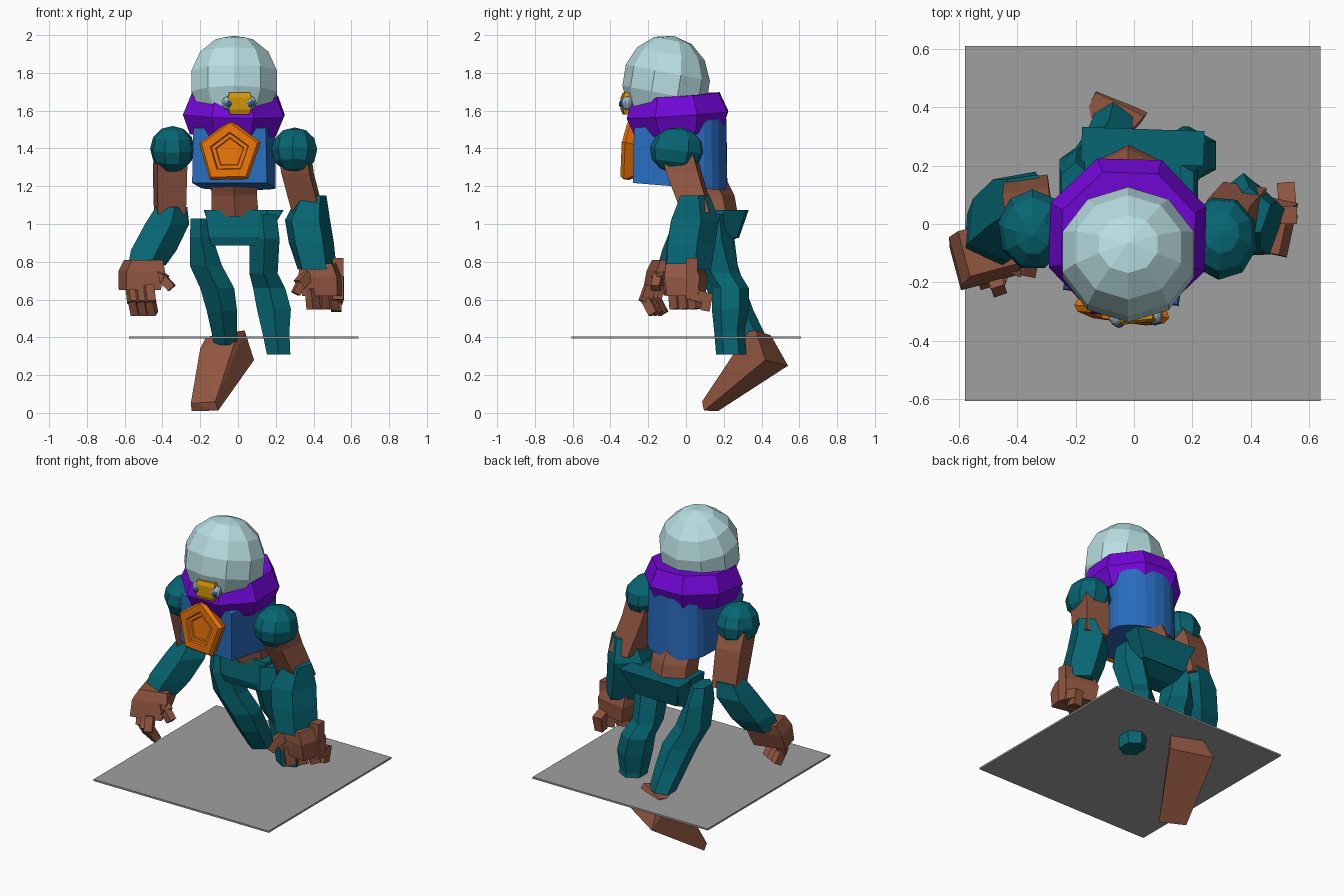
import bpy, bmesh, math
from mathutils import Matrix, Vector

if "Cube" in bpy.data.objects:
    bpy.data.objects.remove(bpy.data.objects["Cube"])


def material(name, rgb):
    m = bpy.data.materials.new(name)
    m.use_nodes = True
    m.diffuse_color = (*rgb, 1)
    m.node_tree.nodes["Principled BSDF"].inputs["Base Color"].default_value = (*rgb, 1)
    return m


TEAL = material("teal cloth", (.002, .133, .172))
BROWN = material("brown skin", (.285, .094, .053))
BLUE = material("blue vest", (.022, .15, .52))
PURPLE = material("purple collar", (.175, .002, .7))
ORANGE = material("orange badge", (.8, .17, .002))
GOLD = material("gold nose", (.66, .31, .003))
PALE = material("pale dome", (.48, .73, .76))
GREY = material("grey slab", (.35, .35, .35))
EYE = material("eye grey", (.34, .44, .56))
IRIS = material("iris blue", (.03, .13, .42))


def finish(name, bm, mat, matrix=Matrix()):
    bm.transform(matrix)
    bmesh.ops.recalc_face_normals(bm, faces=bm.faces)
    me = bpy.data.meshes.new(name)
    bm.to_mesh(me)
    bm.free()
    me.materials.append(mat)
    ob = bpy.data.objects.new(name, me)
    bpy.context.collection.objects.link(ob)
    return ob


def loft(name, mat, loops, matrix=Matrix()):
    """Skin a stack of point loops and cap both ends."""
    bm = bmesh.new()
    rows = [[bm.verts.new(p) for p in loop] for loop in loops]
    n = len(rows[0])
    for a, b in zip(rows, rows[1:]):
        for i in range(n):
            j = (i + 1) % n
            bm.faces.new((a[i], a[j], b[j], b[i]))
    bm.faces.new(rows[0])
    bm.faces.new(rows[-1])
    return finish(name, bm, mat, matrix)


def limb(name, mat, rings, sides=4, yaw=0, matrix=Matrix()):
    """Rings are x, y, z, half width, half depth."""
    loops = []
    for x, y, z, rx, ry in rings:
        k = 1 / math.cos(math.pi / sides)
        loop = []
        for i in range(sides):
            a = math.tau * (i + .5) / sides
            v = Matrix.Rotation(math.radians(yaw), 3, "Z") @ Vector(
                (math.cos(a) * rx * k, math.sin(a) * ry * k, 0))
            loop.append(v + Vector((x, y, z)))
        loops.append(loop)
    return loft(name, mat, loops, matrix)


def ball(name, mat, loc, size, segs, rings, tilt=(0, 0)):
    bm = bmesh.new()
    bmesh.ops.create_uvsphere(bm, u_segments=segs, v_segments=rings, radius=1)
    rot = Matrix.Rotation(math.radians(tilt[0]), 4, "X") @ Matrix.Rotation(math.radians(tilt[1]), 4, "Z")
    return finish(name, bm, mat, Matrix.Translation(loc) @ Matrix.Diagonal((*size, 1)) @ rot)


def bone(name, mat, a, b, w, d):
    """Box running from a to b."""
    a, b = Vector(a), Vector(b)
    bm = bmesh.new()
    bmesh.ops.create_cube(bm, size=1)
    rot = (b - a).to_track_quat("Z", "Y").to_matrix().to_4x4()
    return finish(name, bm, mat, Matrix.Translation((a + b) / 2) @ rot
                  @ Matrix.Diagonal((w, d, (b - a).length, 1)))


# ground slab
limb("ground_slab", GREY, [(.03, .002, .393, .608, .608), (.03, .002, .404, .608, .608)])

# head dome and collar
ball("head_dome", PALE, (-.02, -.105, 1.745), (.243, .232, .255), 10, 7, (-10, 0))
bpy.ops.mesh.primitive_torus_add(
    major_segments=8, minor_segments=6, major_radius=.21, minor_radius=.088,
    location=(-.022, -.045, 1.578), rotation=(math.radians(4), 0, math.radians(21)))
collar = bpy.context.object
collar.name = "collar"
collar.scale = (.97, .97, 1.35)
collar.data.materials.append(PURPLE)

# nose block and eyes
limb("nose_block", GOLD, [(.005, -.285, 1.58, .05, .045), (.005, -.29, 1.605, .058, .05),
                          (.005, -.29, 1.67, .062, .05), (.005, -.285, 1.695, .055, .045)], 4, 6)
for side, x, y in (("right", -.055, -.32), ("left", .068, -.312)):
    ball(side + "_eye", EYE, (x, y, 1.64), (.031, .031, .036), 10, 8)
    ball(side + "_iris", IRIS, (x + .004, y - .02, 1.636), (.019, .016, .019), 8, 6)

# vest: square front, rounded back
foot = [(-.2, -.215), (.2, -.215)]
foot += [(.2 * math.cos(a), .12 + .14 * math.sin(a))
         for a in (math.pi * i / 10 for i in range(11))]
loft("vest", BLUE, [[(x, y, 1.2 - .08 * y) for x, y in foot],
                    [(x * .97, y * .98, 1.53 + .1 * y) for x, y in foot]],
     Matrix.Translation((-.015, -.04, 0)) @ Matrix.Rotation(math.radians(-8), 4, "Z"))

# five sided badge with sunken centre, built flat then stood upright
badge = [(0, .118), (.05, .138), (.07, .125), (.07, .086), (.056, .082), (.056, .064), (.05, .06)]
limb("badge", ORANGE, [(0, 0, z, r * 1.04, r) for z, r in badge], 5, 54,
     Matrix.Translation((-.037, -.255, 1.372)) @ Matrix.Rotation(math.radians(-8), 4, "Z")
     @ Matrix.Rotation(math.radians(85), 4, "X"))

# shoulders
ball("right_shoulder", TEAL, (-.347, -.02, 1.395), (.12, .14, .125), 9, 6, (8, 0))
ball("left_shoulder", TEAL, (.3, -.048, 1.39), (.124, .145, .122), 9, 6, (-8, 15))

# arms
limb("right_upper_arm", BROWN, [(-.355, -.01, 1.38, .08, .08), (-.36, .03, 1.28, .08, .085),
                                (-.36, .085, 1.05, .075, .075)], 4, 8)
limb("right_forearm", TEAL, [(-.36, .08, 1.09, .07, .085), (-.385, .06, 1.0, .1, .11),
                             (-.455, .0, .86, .105, .105), (-.49, -.04, .78, .085, .09)], 5, 30)
limb("left_upper_arm", BROWN, [(.3, -.04, 1.38, .075, .085), (.315, -.01, 1.27, .075, .085),
                               (.37, .06, 1.06, .075, .075)], 4, -8)
limb("left_forearm", TEAL, [(.39, .04, 1.15, .065, .07), (.365, .035, 1.02, .1, .115),
                            (.385, .015, .9, .1, .115), (.415, .0, .76, .085, .11)], 5, -20)

# right hand
limb("right_palm", BROWN, [(-.5, -.08, .81, .085, .08), (-.51, -.1, .75, .105, .085),
                           (-.52, -.13, .65, .095, .075)], 4, 15)
for i in range(3):
    x, y = -.565 + .045 * i, -.14 - .025 * i
    bone("right_finger", BROWN, (x, y, .67), (x + .01, y - .03, .585), .048, .055)
    bone("right_fingertip", BROWN, (x + .01, y - .02, .6), (x + .025, y + .02, .525), .044, .048)
bone("right_thumb", BROWN, (-.45, -.12, .74), (-.39, -.15, .7), .06, .06)
bone("right_thumb_tip", BROWN, (-.4, -.15, .715), (-.35, -.16, .66), .045, .045)

# left hand
limb("left_palm", BROWN, [(.43, -.01, .79, .085, .08), (.44, -.0, .72, .105, .095),
                          (.45, .0, .62, .095, .085)], 4, -12)
bone("left_outer_finger", BROWN, (.53, .03, .82), (.53, .03, .6), .058, .06)
bone("left_outer_knuckle", BROWN, (.53, .02, .63), (.52, .135, .6), .06, .06)
bone("left_outer_tip", BROWN, (.52, .115, .62), (.52, .1, .54), .055, .05)
for i in range(3):
    x, y = .39 + .05 * i, -.06 + .05 * i
    bone("left_finger", BROWN, (x, y, .66), (x + .01, y + .01, .55), .048, .058)
bone("left_thumb", BROWN, (.37, -.06, .73), (.325, -.09, .68), .055, .055)
bone("left_thumb_tip", BROWN, (.335, -.09, .69), (.305, -.1, .63), .042, .042)

# waist and flared hips
limb("waist", BROWN, [(-.02, .09, 1.23, .125, .11), (-.02, .13, 1.15, .12, .11),
                      (-.015, .155, 1.04, .125, .105)], 6)
limb("hips", TEAL, [(-.005, .12, .885, .13, .06), (-.005, .16, .93, .145, .115),
                    (-.005, .185, 1.075, .165, .125)], 4, -2)
limb("hip_flap", TEAL, [(.01, .24, .925, .14, .035), (.03, .265, 1.075, .21, .06)], 4, -2)

# legs
limb("right_leg", TEAL, [(-.2, .13, 1.03, .05, .07), (-.195, .14, .93, .06, .1),
                         (-.17, .17, .78, .085, .09), (-.11, .21, .66, .09, .09),
                         (-.085, .26, .54, .08, .085), (-.065, .36, .36, .06, .075)], 6)
limb("left_leg", TEAL, [(.13, .13, 1.05, .075, .08), (.14, .13, .92, .08, .1),
                        (.135, .185, .74, .075, .085), (.165, .235, .66, .085, .085),
                        (.19, .235, .55, .09, .085), (.2, .23, .43, .072, .07),
                        (.215, .24, .31, .062, .07)], 6)

# single hanging foot: wide flat sole rising to the ankle
bm = bmesh.new()
for p in ((-.25, .15, .05), (-.245, .17, .01), (-.105, .095, .012), (-.12, .085, .06),
          (-.2, .3, .34), (-.17, .37, .4), (0, .33, .43), (.035, .37, .437),
          (-.13, .45, .41), (.085, .42, .28), (-.14, .54, .25)):
    bm.verts.new(p)
hull = bmesh.ops.convex_hull(bm, input=bm.verts)
bmesh.ops.delete(bm, geom=hull["geom_interior"], context="VERTS")
bmesh.ops.dissolve_limit(bm, angle_limit=math.radians(7), verts=bm.verts, edges=bm.edges)
finish("right_foot", bm, BROWN)
